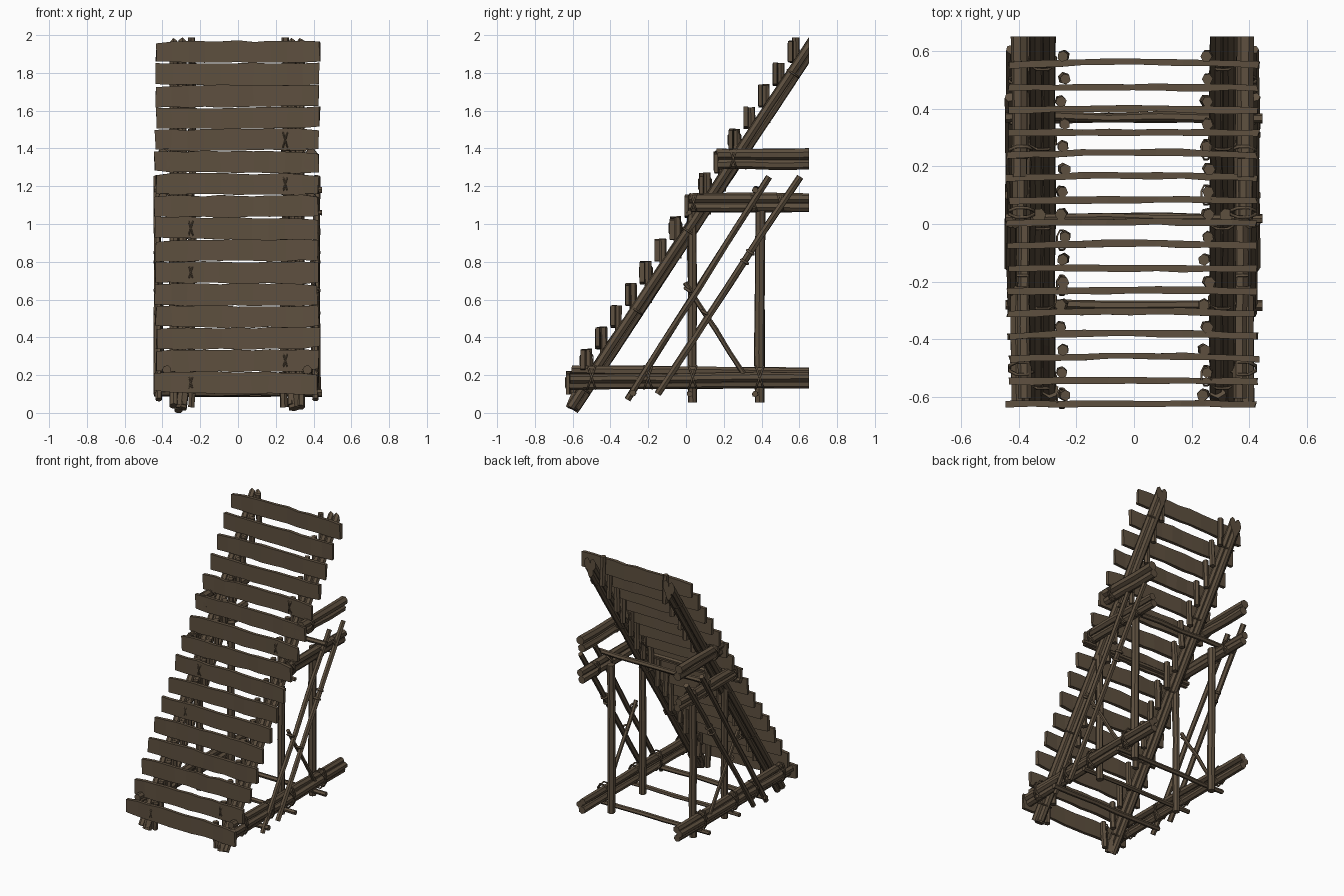
import bpy, bmesh, math, random
from mathutils import Vector

if "Cube" in bpy.data.objects:
    bpy.data.objects.remove(bpy.data.objects["Cube"])

random.seed(4)
R = random.uniform

wood = bpy.data.materials.new("weathered wood")
wood.diffuse_color = (0.112, 0.080, 0.050, 1)
wood.use_nodes = True
wood.node_tree.nodes["Principled BSDF"].inputs["Base Color"].default_value = wood.diffuse_color


def finish(bm, name):
    bmesh.ops.recalc_face_normals(bm, faces=bm.faces)
    me = bpy.data.meshes.new(name)
    bm.to_mesh(me)
    bm.free()
    me.materials.append(wood)
    ob = bpy.data.objects.new(name, me)
    bpy.context.collection.objects.link(ob)
    return ob


def pole(name, a, b, r, sides=7, cuts=4, wobble=0.004, end_y=None):
    """Slightly crooked log from a to b; end_y trims the far end on a vertical plane."""
    a, b = Vector(a), Vector(b)
    d = (b - a).normalized()
    u = d.orthogonal().normalized()
    v = d.cross(u)
    bm = bmesh.new()
    rings = []
    spin = R(0, 6)
    for i in range(cuts + 1):
        t = i / cuts
        w = wobble if 0 < i < cuts else 0
        c = a.lerp(b, t) + u * R(-w, w) + v * R(-w, w)
        rr = r * R(0.93, 1.07)
        ring = []
        for k in range(sides):
            q = spin + math.tau * k / sides
            p = c + rr * (u * math.cos(q) + v * math.sin(q))
            if end_y is not None and i == cuts:
                p += d * ((end_y - p.y) / d.y)
            ring.append(bm.verts.new(p))
        rings.append(ring)
    for r0, r1 in zip(rings, rings[1:]):
        for k in range(sides):
            j = (k + 1) % sides
            bm.faces.new((r0[k], r0[j], r1[j], r1[k]))
    bm.faces.new(rings[0])
    bm.faces.new(rings[-1])
    return finish(bm, name)


def plank(name, x0, x1, y, z0, z1, thick=0.023, n=10):
    """Rough upright board with uneven edges and a slight bow."""
    bm = bmesh.new()
    bow = R(0.0, 0.012)
    tilt = R(-0.005, 0.005)
    rings = []
    for i in range(n + 1):
        t = i / n
        x = x0 + (x1 - x0) * t
        yy = y + bow * math.sin(math.pi * t) + R(-0.002, 0.002)
        end = 0.010 if i in (0, n) else 0
        lean = tilt * (2 * t - 1)
        lo = z0 + lean + end * R(0, 1) + R(-0.003, 0.005)
        hi = z1 + lean - end * R(0, 1) + R(-0.007, 0.003)
        h = thick / 2 * R(0.85, 1.15)
        rings.append([bm.verts.new((x + R(-0.005, 0.005), yy + s * h, z))
                      for s, z in ((-1, lo), (1, lo), (1, hi), (-1, hi))])
    for r0, r1 in zip(rings, rings[1:]):
        for k in range(4):
            j = (k + 1) % 4
            bm.faces.new((r0[k], r0[j], r1[j], r1[k]))
    bm.faces.new(rings[0])
    bm.faces.new(rings[-1])
    return finish(bm, name)


def lashing(name, centre, axis, a, b, r=0.006, n=8):
    """Rope loop: ellipse of half sizes a, b around an axis."""
    c, ax = Vector(centre), Vector(axis).normalized()
    u = Vector((1, 0, 0))
    u = (u - ax * u.dot(ax)).normalized()
    v = ax.cross(u)
    cu = bpy.data.curves.new(name, 'CURVE')
    cu.dimensions = '3D'
    cu.bevel_depth = r
    cu.bevel_resolution = 0
    sp = cu.splines.new('POLY')
    sp.points.add(n - 1)
    for i in range(n):
        q = math.tau * (i + 0.5) / n
        sp.points[i].co = (*(c + u * a * math.cos(q) + v * b * math.sin(q)), 1)
    sp.use_cyclic_u = True
    cu.materials.append(wood)
    ob = bpy.data.objects.new(name, cu)
    bpy.context.collection.objects.link(ob)


# Steps: sixteen upright planks, each backed by a peg on both sides
STEPS = 16
Y0, DY, Z0, DZ = -0.624, 0.0783, 0.10, 0.1168
for i in range(STEPS):
    y = Y0 + DY * i
    z = Z0 + DZ * i
    plank(f"step_plank_{i+1}", -0.437 + R(-0.008, 0.006), 0.425 + R(-0.006, 0.008), y,
          z + R(0, 0.004), z + 0.118)
    for s in (-1, 1):
        px = s * 0.248 + R(-0.010, 0.010)
        tip = 0.015 if i == STEPS - 1 else R(-0.006, 0.004)
        pole(f"step_peg_{i+1}_{'left' if s < 0 else 'right'}",
             (px, y + 0.034, max(0.03, z - 0.085 + R(-0.02, 0.02))),
             (px + R(-0.01, 0.01), y + 0.030, z + 0.120 + tip), 0.020, 6, 2, 0.002)

# Rope loops tying a few planks to their pegs
for i, s in ((0, -1), (1, 1), (5, -1), (7, -1), (9, 1), (11, 1)):
    y, z = Y0 + DY * i, 0.16 + DZ * i
    for tilt in (-0.3, 0.3):
        lashing("step_lashing", (s * 0.25, y + 0.02, z), (1, 0, tilt), 0.062, 0.036, 0.004)

slope = Vector((0, 1.26, 1.91)).normalized()
up = Vector((0, -slope.z, slope.y))          # upper side of the slope
END = 0.65                                   # everything at the back stops here

for s, side in ((-1, "left"), (1, "right")):
    off = -0.005                             # whole frame sits slightly to the left

    def P(x, y, z):
        return (s * x + off, y, z)

    # Sloping stringer: bundle of three logs
    for k, (x, n) in enumerate(((0.290, 0.006), (0.335, 0.004), (0.310, -0.022))):
        a = Vector(P(x, -0.605, 0.03)) + up * n + slope * R(-0.01, 0.015)
        b = Vector(P(x, 0.65, 0.03 + 1.255 * slope.z / slope.y)) + up * n
        pole(f"stringer_{side}_{k+1}", a, b, 0.024, 7, 6, 0.003, END)

    # Ground beams, middle beams and upper beams running front to back
    for k, (x, z0, z1) in enumerate(((0.378, 0.148, 0.155), (0.398, 0.180, 0.190), (0.372, 0.228, 0.216))):
        pole(f"ground_beam_{side}_{k+1}", P(x, -0.625 + 0.01 * k, z0), P(x, END, z1), 0.025, 7, 5, 0.003)
    for k, (x, z) in enumerate(((0.380, 1.090), (0.392, 1.137))):
        pole(f"middle_beam_{side}_{k+1}", P(x, 0.0 + 0.015 * k, z), P(x, END, z), 0.027, 7, 3, 0.003)
    for k, (x, z) in enumerate(((0.380, 1.317), (0.392, 1.371))):
        pole(f"upper_beam_{side}_{k+1}", P(x, 0.15 + 0.012 * k, z), P(x, END, z), 0.029, 7, 3, 0.003)

    # Upright posts
    pole(f"front_post_{side}", P(0.325, 0.035, 0.055), P(0.325, 0.03, 1.12), 0.024)
    pole(f"rear_post_{side}", P(0.325, 0.390, 0.055), P(0.325, 0.395, 1.12), 0.027)

    # Diagonal braces and the short crossing brace
    pole(f"long_brace_{side}", P(0.415, -0.31, 0.07), P(0.425, 0.44, 1.25), 0.018, 6)
    pole(f"rear_brace_{side}", P(0.425, -0.15, 0.10), P(0.42, 0.605, 1.25), 0.018, 6)
    pole(f"short_brace_{side}", P(0.405, -0.005, 0.69), P(0.400, 0.31, 0.20), 0.013, 6)

    # Rope lashings at the joints
    for y, z, h in ((-0.5, 0.188, 0.070), (-0.2, 0.188, 0.070), (0.035, 0.188, 0.070), (0.39, 0.188, 0.068),
                    (0.04, 1.113, 0.053), (0.36, 1.113, 0.053), (0.5, 1.113, 0.053), (0.25, 1.345, 0.058)):
        for t in (-0.35, 0.35):
            lashing(f"beam_lashing_{side}", P(0.384, y, z), (0, 1, t), 0.046, h, 0.006)
    for y, z in ((0.10, 0.53), (0.01, 0.65), (0.34, 0.85), (0.31, 0.80)):
        lashing(f"brace_lashing_{side}", P(0.415, y, z), (0, 0.54, 0.84), 0.022, 0.022, 0.008)
    for i in range(5):
        t = 0.05 + 0.22 * i
        c = Vector(P(0.312, -0.605 + 1.255 * t, 0.03 + 1.902 * t)) + up * -0.004
        lashing(f"stringer_lashing_{side}", c, slope, 0.050, 0.039, 0.005)

# Crossbars joining the two sides
for name, y, z, r in (("front_crossbar", -0.28, 0.105, 0.018), ("middle_crossbar", 0.025, 0.10, 0.016),
                      ("rear_crossbar", 0.365, 0.10, 0.016), ("top_rear_crossbar", 0.37, 1.18, 0.017),
                      ("top_front_crossbar", 0.02, 1.06, 0.015)):
    pole(name, (-0.445, y, z + R(-0.008, 0.008)), (0.445, y + R(-0.01, 0.01), z), r, 6, 5, 0.004)
# Foot blocks under the stringers
for s in (-1, 1):
    pole("stringer_foot", (s * 0.30, -0.605, 0.022), (s * 0.29, -0.575, 0.10), 0.033, 6, 1)
